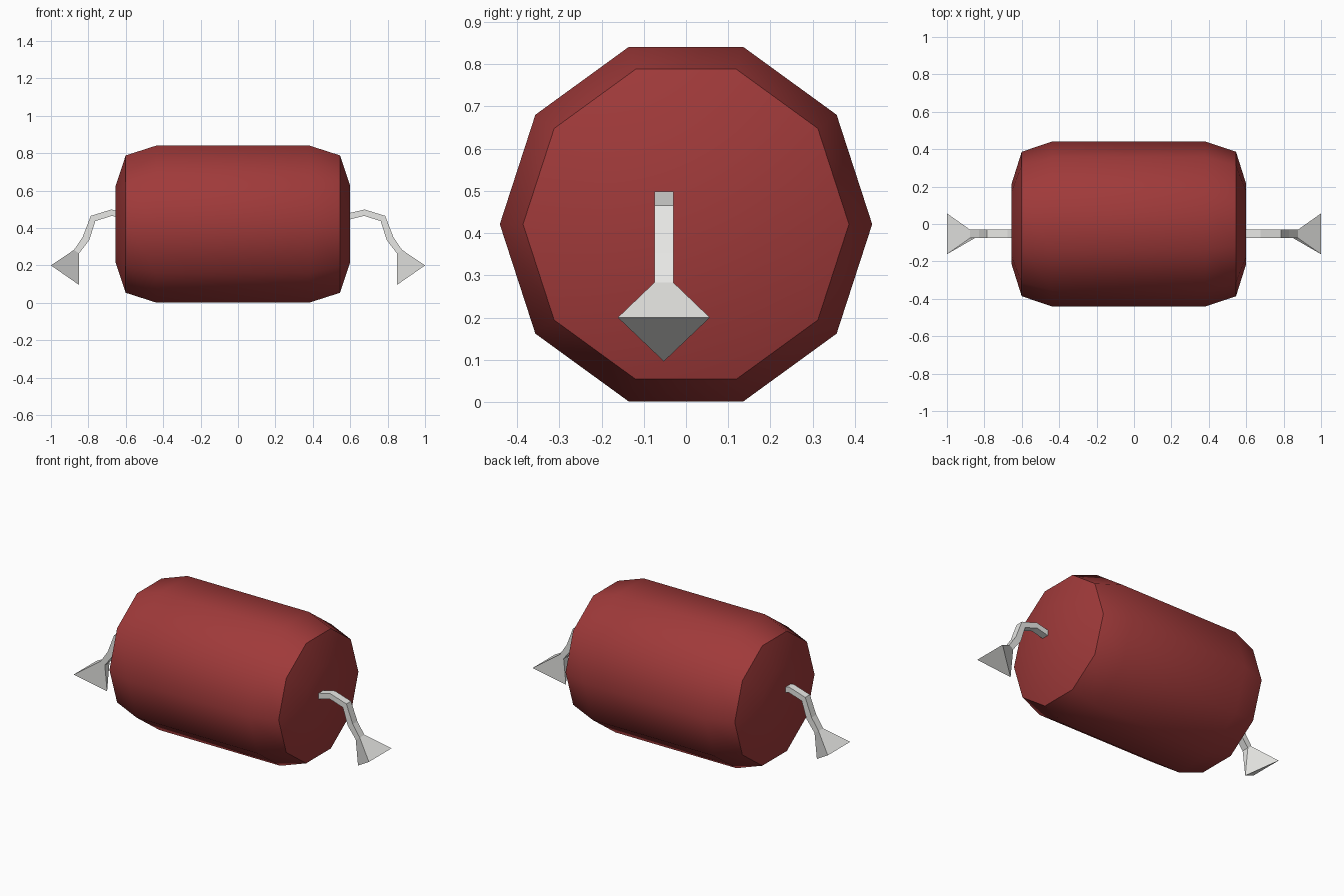
import bpy, bmesh, math

if "Cube" in bpy.data.objects:
    bpy.data.objects.remove(bpy.data.objects["Cube"])

def material(name, rgb):
    m = bpy.data.materials.new(name)
    m.diffuse_color = (*rgb, 1)
    m.use_nodes = True
    m.node_tree.nodes["Principled BSDF"].inputs["Base Color"].default_value = m.diffuse_color
    return m

red = material("dark red", (0.35, 0.042, 0.042))
grey = material("pale grey", (0.8, 0.8, 0.78))

def make_object(name, bm, mat):
    bmesh.ops.recalc_face_normals(bm, faces=bm.faces)
    me = bpy.data.meshes.new(name)
    bm.to_mesh(me)
    bm.free()
    me.materials.append(mat)
    ob = bpy.data.objects.new(name, me)
    bpy.context.collection.objects.link(ob)
    return ob

# Barrel body: ten-sided rings lofted along x
SIDES, CX, CZ = 10, -0.0275, 0.421
half = [(0.627, 0.215), (0.573, 0.386), (0.41, 0.441)]
profile = [(-x, r) for x, r in half] + [(x, r) for x, r in reversed(half)]
bm = bmesh.new()
rings = []
for x, r in profile:
    angles = [2 * math.pi * i / SIDES for i in range(SIDES)]
    rings.append([bm.verts.new((CX + x, r * math.cos(a), CZ + r * math.sin(a))) for a in angles])
for a, b in zip(rings, rings[1:]):
    for i in range(SIDES):
        j = (i + 1) % SIDES
        bm.faces.new((a[i], a[j], b[j], b[i]))
bm.faces.new(rings[0])
bm.faces.new(rings[-1])
barrel = make_object("barrel", bm, red)
bpy.context.view_layer.objects.active = barrel
barrel.select_set(True)
bpy.ops.object.shade_smooth_by_angle(angle=math.radians(42))
barrel.select_set(False)

# Bent arms: square rod (upper and lower edge in x, z) flaring into a wedge tip
UPPER = [(0.57, 0.474), (0.677, 0.499), (0.787, 0.465), (0.83, 0.353), (0.877, 0.283)]
LOWER = [(0.57, 0.439), (0.675, 0.465), (0.763, 0.437), (0.795, 0.336), (0.85, 0.264)]
CY, W, TIP_W = -0.0525, 0.0225, 0.109

def arm(name, side):
    bm = bmesh.new()
    v = lambda x, y, z: bm.verts.new((side * x, CY + y, z))
    secs = [[v(u[0], -W, u[1]), v(u[0], W, u[1]), v(l[0], W, l[1]), v(l[0], -W, l[1])]
            for u, l in zip(UPPER, LOWER)]
    for a, b in zip(secs, secs[1:]):
        for i in range(4):
            j = (i + 1) % 4
            bm.faces.new((a[i], a[j], b[j], b[i]))
    bm.faces.new(secs[0])
    # wedge tip
    e = secs[-1]
    p, q, c = v(1, -TIP_W, 0.2), v(1, TIP_W, 0.2), v(0.85, 0, 0.096)
    for f in ((e[0], e[1], q, p), (e[1], e[2], c, q), (e[2], e[3], c), (e[3], e[0], p, c), (p, q, c)):
        bm.faces.new(f)
    make_object(name, bm, grey)

arm("right_arm", 1)
arm("left_arm", -1)
